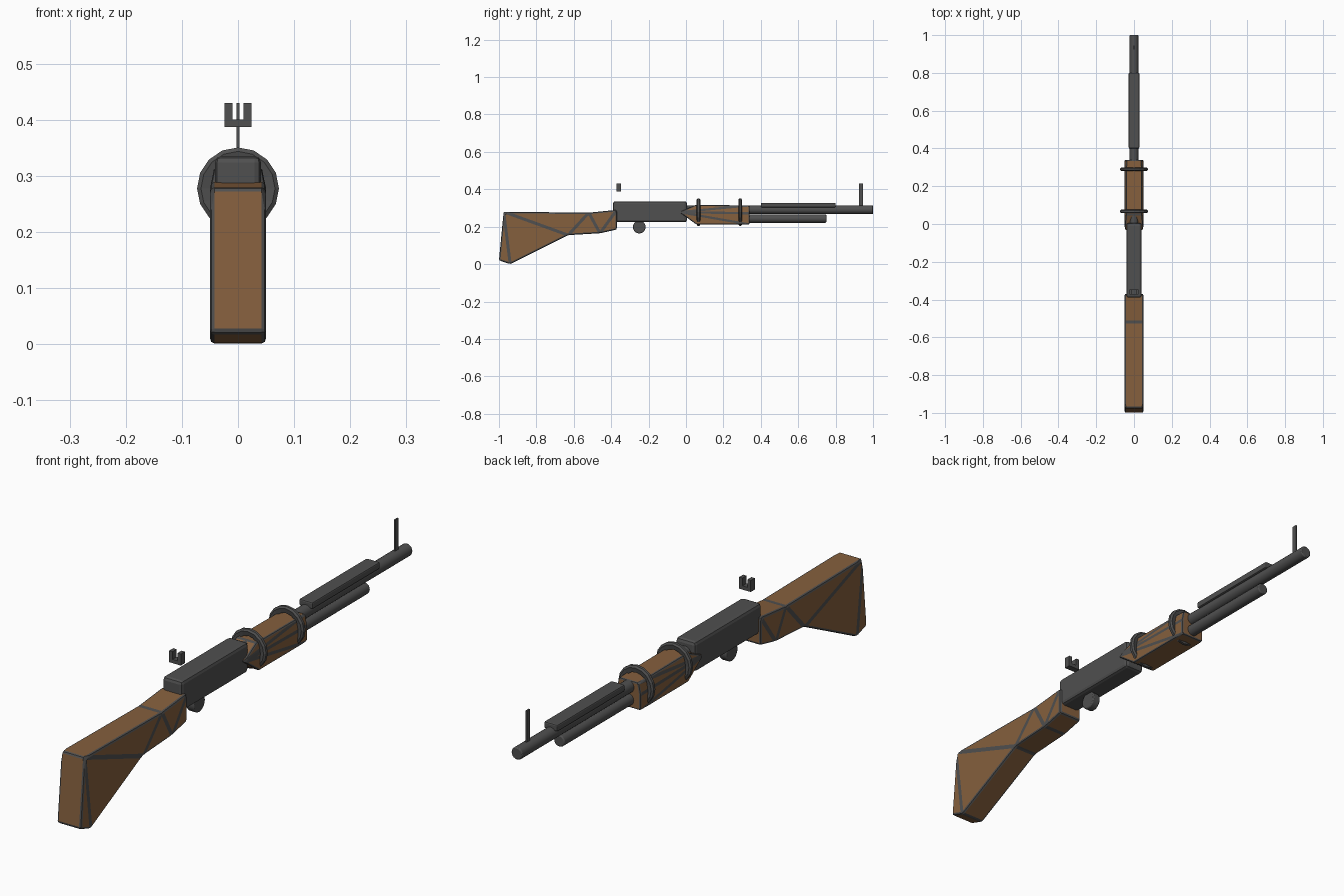
import bpy, bmesh, math
from mathutils import Matrix

if "Cube" in bpy.data.objects:
    bpy.data.objects.remove(bpy.data.objects["Cube"])


def material(name, rgb):
    m = bpy.data.materials.new(name)
    m.diffuse_color = (*rgb, 1)
    m.use_nodes = True
    m.node_tree.nodes["Principled BSDF"].inputs["Base Color"].default_value = m.diffuse_color
    return m


WOOD = material("brown wood", (0.235, 0.115, 0.047))
STEEL = material("dark grey steel", (0.08, 0.08, 0.08))


def finish(name, bm, mats, bevel=0, segments=2, trim=False, smooth=False):
    bmesh.ops.recalc_face_normals(bm, faces=bm.faces)
    me = bpy.data.meshes.new(name)
    bm.to_mesh(me)
    bm.free()
    ob = bpy.data.objects.new(name, me)
    bpy.context.collection.objects.link(ob)
    for m in mats:
        me.materials.append(m)
    if bevel:
        mod = ob.modifiers.new("edges", 'BEVEL')
        mod.width = bevel
        mod.segments = segments
        mod.limit_method = 'NONE' if trim else 'ANGLE'
        mod.use_clamp_overlap = True
        if trim:
            mod.material = 1  # grey trim on every edge
    if smooth:
        bpy.context.view_layer.objects.active = ob
        ob.select_set(True)
        bpy.ops.object.shade_smooth_by_angle(angle=math.radians(40))
        ob.select_set(False)
    return ob


def mirrored_body(name, pts, side_faces, rims, bevel):
    """pts are (x, y, z) on the right; faces are mirrored, rims join both sides."""
    bm = bmesh.new()
    r = [bm.verts.new(p) for p in pts]
    l = [bm.verts.new((-x, y, z)) for x, y, z in pts]
    for f in side_faces:
        bm.faces.new([r[i] for i in f])
        bm.faces.new([l[i] for i in reversed(f)])
    for run in rims:
        bm.faces.new([r[i] for i in run] + [l[i] for i in reversed(run)])
    finish(name, bm, [WOOD, STEEL], bevel, 2, trim=True)


def box(name, lo, hi, bevel=0):
    bm = bmesh.new()
    c = [(a + b) / 2 for a, b in zip(lo, hi)]
    s = [b - a for a, b in zip(lo, hi)]
    bmesh.ops.create_cube(bm, size=1, matrix=Matrix.Translation(c) @ Matrix.Diagonal((*s, 1)))
    return finish(name, bm, [STEEL], bevel)


def rod(name, centre, radius, length, axis, sides=20, bevel=0.004):
    bm = bmesh.new()
    turn = Matrix.Rotation(math.pi / 2, 4, 'X' if axis == 'Y' else 'Y')
    bmesh.ops.create_cone(bm, cap_ends=True, segments=sides, radius1=radius, radius2=radius,
                          depth=length, matrix=Matrix.Translation(centre) @ turn)
    return finish(name, bm, [STEEL], bevel, smooth=True)


# Shoulder stock: triangulated sides with grey trim along each edge
outline = [(-1.0, 0.02), (-0.94, 0.0), (-0.63, 0.155), (-0.46, 0.165),
           (-0.37, 0.185), (-0.37, 0.29), (-0.52, 0.275), (-0.975, 0.28)]
mirrored_body("stock", [(0.05, y, z) for y, z in outline],
              [(7, 0, 1), (7, 1, 2), (7, 2, 6), (6, 2, 3), (6, 3, 5), (5, 3, 4)],
              [(i, (i + 1) % 8) for i in range(8)], 0.008)

# Forend: pointed at the rear, sloping in towards the top
mirrored_body("forend",
              [(0.05, -0.035, 0.278), (0.05, 0.34, 0.272), (0.05, 0.34, 0.212),
               (0.05, 0.055, 0.212), (0.042, 0.05, 0.316), (0.042, 0.34, 0.314)],
              [(0, 1, 2), (0, 2, 3), (0, 1, 5), (0, 5, 4)],
              [(4, 5), (5, 1, 2), (2, 3), (3, 0), (0, 4)], 0.006)

# Receiver
box("receiver", (-0.041, -0.39, 0.224), (0.041, 0.005, 0.336), 0.012)

# Barrel, tube under it and flat rib on top
rod("barrel", (0, 0.49, 0.291), 0.023, 1.02, 'Y')
rod("under_tube", (0, 0.45, 0.243), 0.022, 0.60, 'Y')
box("top_rib", (-0.028, 0.40, 0.303), (0.028, 0.80, 0.328), 0.005)

# Bands round the forend
for i, y in enumerate((0.067, 0.29)):
    bm = bmesh.new()
    n, prof = 16, [(0.048, -0.006), (0.066, -0.010), (0.073, -0.005),
                   (0.073, 0.005), (0.066, 0.010), (0.048, 0.006)]
    rings = [[bm.verts.new((r * math.sin(a), y + d, 0.278 + r * math.cos(a))) for r, d in prof]
             for a in (2 * math.pi * k / n for k in range(n))]
    for k in range(n):
        p, q = rings[k], rings[(k + 1) % n]
        for j in range(6):
            bm.faces.new((p[j], p[(j + 1) % 6], q[(j + 1) % 6], q[j]))
    finish(f"band_{i + 1}", bm, [STEEL])

# Round trigger disc
rod("trigger_disc", (0, -0.25, 0.198), 0.034, 0.032, 'X')

# Sights
box("front_sight_post", (-0.003, 0.925, 0.30), (0.003, 0.945, 0.43))
box("rear_sight_base", (-0.024, -0.372, 0.387), (0.024, -0.348, 0.401))
for side, x in (("left", -0.017), ("right", 0.017)):
    box(f"rear_sight_prong_{side}", (x - 0.007, -0.372, 0.40), (x + 0.007, -0.348, 0.43))
